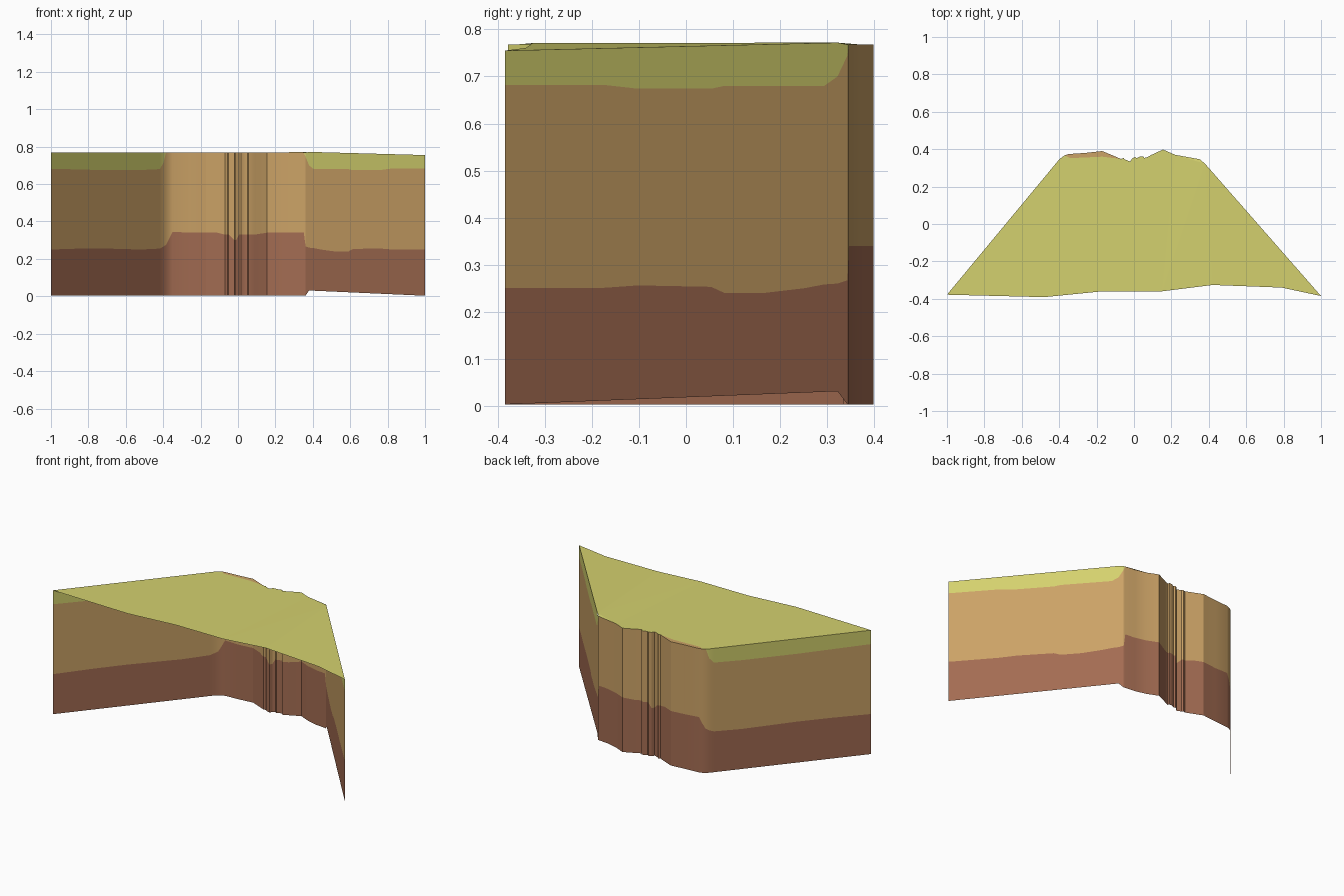
import bpy, bmesh

if "Cube" in bpy.data.objects:
    bpy.data.objects.remove(bpy.data.objects["Cube"])


def material(name, rgb):
    m = bpy.data.materials.new(name)
    lin = [((c / 255 + 0.055) / 1.055) ** 2.4 for c in rgb]
    m.diffuse_color = (*lin, 1)
    m.use_nodes = True
    m.node_tree.nodes["Principled BSDF"].inputs["Base Color"].default_value = m.diffuse_color
    return m


MATS = [material("brown rock", (163, 108, 82)),
        material("tan rock", (203, 162, 102)),
        material("grass", (212, 209, 110))]
TOP = 0.768


def finish(name, bm):
    mesh = bpy.data.meshes.new(name)
    bm.to_mesh(mesh)
    bm.free()
    for m in MATS:
        mesh.materials.append(m)
    ob = bpy.data.objects.new(name, mesh)
    bpy.context.collection.objects.link(ob)
    return ob


def bottom_z(x):
    # the right wing lifts off the ground next to the back wall
    return 0.031 - 0.028 * (x - 0.38) / 0.62 if x > 0.37 else 0.003


def top_z(x):
    return 0.772 - 0.017 * (x - 0.38) / 0.62 if x > 0.37 else TOP


def on_line(a, b, t):
    return (a[0] + (b[0] - a[0]) * t, a[1] + (b[1] - a[1]) * t)


# plan of the cliff: left wing, rugged back, right wing
L0, L1 = (-1, -0.378), (-0.40, 0.345)
R1, R0 = (0.38, 0.322), (1, -0.385)
BACK = [(-0.385, 0.357), (-0.37, 0.367), (-0.35, 0.374), (-0.26, 0.38),
        (-0.17, 0.39), (-0.11, 0.365), (-0.07, 0.348), (-0.055, 0.353),
        (-0.05, 0.345), (-0.02, 0.334), (-0.01, 0.35), (0.005, 0.358),
        (0.015, 0.352), (0.035, 0.362), (0.05, 0.362), (0.055, 0.353),
        (0.07, 0.357), (0.09, 0.368), (0.155, 0.398), (0.22, 0.37),
        (0.29, 0.352), (0.352, 0.346)]

# columns: plan point, top of brown, top of tan (None = up to the rim)
columns = []
for t, brown, tan in [(0, .25, .682), (.25, .255, .678), (.45, .256, .675),
                      (.8, .25, .675), (.97, .255, .68), (1, .265, .71)]:
    columns.append((on_line(L0, L1, t), brown, tan))
for p in BACK:
    x = p[0]
    if x < -0.33:
        brown = 0.275 + 0.07 * min(1, (x + 0.385) / 0.035)
    elif -0.07 < x < 0.08:
        brown = 0.30 if -0.03 < x < 0 else 0.33
    else:
        brown = 0.34 if x < -0.1 or x > 0.1 else 0.33
    columns.append((p, brown, None))
for t, brown, tan in [(-.03, .267, .745), (0, .26, .70), (.04, .258, .68), (.1, .25, .68),
                      (.22, .24, .68), (.34, .24, .68), (.38, .253, .674),
                      (.6, .256, .674), (.7, .251, .682), (1, .25, .682)]:
    columns.append((on_line(R1, R0, t), brown, tan))

# cliff wall: an open sheet in three layers
bm = bmesh.new()
grid = []
for (x, y), brown, tan in columns:
    top = top_z(x)
    zs = (bottom_z(x), brown, top if tan is None else tan, top)
    grid.append([bm.verts.new((x, y, z)) for z in zs])
for a, b in zip(grid, grid[1:]):
    for layer in range(3):
        quad = [b[layer], a[layer], a[layer + 1], b[layer + 1]]
        uniq = []
        for v in quad:
            if all((v.co - u.co).length > 1e-6 for u in uniq):
                uniq.append(v)
        if len(uniq) > 2:
            bm.faces.new(uniq).material_index = layer
bmesh.ops.delete(bm, geom=[v for v in bm.verts if not v.link_faces], context='VERTS')
bmesh.ops.remove_doubles(bm, verts=bm.verts, dist=1e-5)
wall = finish("cliff_wall", bm)
bpy.context.view_layer.objects.active = wall
wall.select_set(True)
bpy.ops.object.shade_smooth_by_angle(angle=0.5)

# grassy top, with bare rock slivers along the back rim
bm = bmesh.new()
FRONT = [(0.79, -0.34), (0.42, -0.326), (0.15, -0.36), (-0.17, -0.36), (-0.48, -0.391)]
INNER_L = [(-0.34, 0.352), (-0.17, 0.36)]
INNER_R = [(0.28, 0.342), (0.31, 0.334)]


def vert(p):
    return bm.verts.new((p[0], p[1], top_z(p[0])))


left, left_in = [vert(p) for p in BACK[1:7]], [vert(p) for p in INNER_L]
mid = [vert(p) for p in BACK[7:19]]
right, right_in = [vert(p) for p in BACK[19:]], [vert(p) for p in INNER_R]
start = [vert(p) for p in (L0, L1, BACK[0])]
end = [vert(p) for p in [R1, R0] + FRONT]
outline = start + [left[0]] + left_in + [left[-1]] + mid + [right[0]] + right_in + [right[-1]] + end
faces = []
for loop, mat in [(outline, 2), (left + left_in[::-1], 1), (right + right_in[::-1], 1)]:
    f = bm.faces.new(loop[::-1])
    f.material_index = mat
    faces.append(f)
bmesh.ops.triangulate(bm, faces=faces)
for f in bm.faces:
    f.normal_update()
    if f.normal.z < 0:
        f.normal_flip()
finish("grassy_top", bm)
